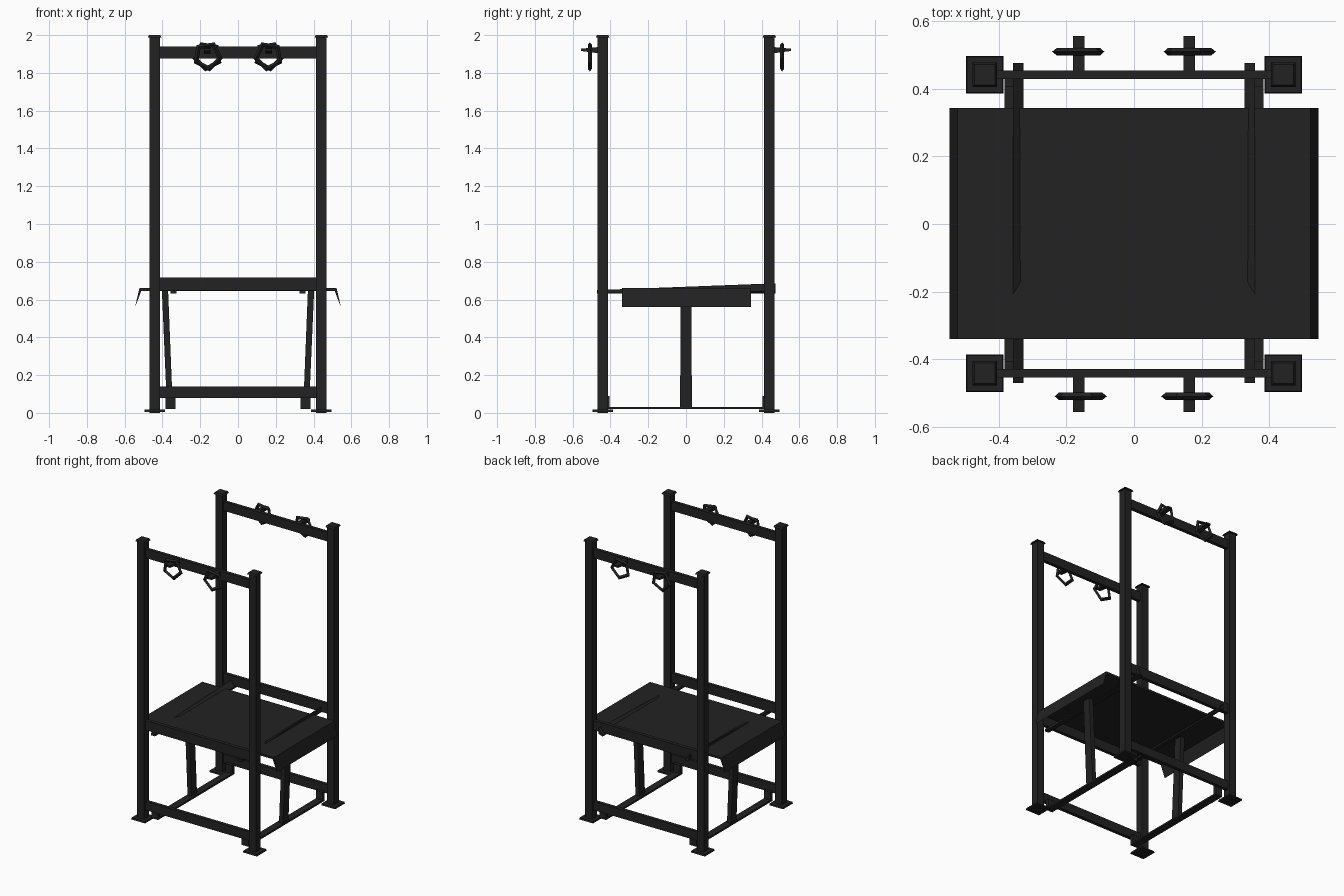
import bpy, bmesh, math
from mathutils import Matrix

if "Cube" in bpy.data.objects:
    bpy.data.objects.remove(bpy.data.objects["Cube"])

black = bpy.data.materials.new("matte black steel")
black.diffuse_color = (0.016, 0.016, 0.016, 1)
black.use_nodes = True
black.node_tree.nodes["Principled BSDF"].inputs["Base Color"].default_value = black.diffuse_color


def finish(name, bm):
    bmesh.ops.recalc_face_normals(bm, faces=bm.faces)
    me = bpy.data.meshes.new(name)
    bm.to_mesh(me)
    bm.free()
    me.materials.append(black)
    ob = bpy.data.objects.new(name, me)
    bpy.context.collection.objects.link(ob)
    return ob


def loft(name, a, b):
    """Solid between two matching point loops."""
    bm = bmesh.new()
    va = [bm.verts.new(p) for p in a]
    vb = [bm.verts.new(p) for p in b]
    n = len(a)
    bm.faces.new(va)
    bm.faces.new(vb[::-1])
    for i in range(n):
        j = (i + 1) % n
        bm.faces.new((va[i], vb[i], vb[j], va[j]))
    return finish(name, bm)


def rect(x0, x1, y0, y1, z):
    return [(x0, y0, z), (x1, y0, z), (x1, y1, z), (x0, y1, z)]


def box(name, x, y, z):
    x, y = sorted(x), sorted(y)
    return loft(name, rect(*x, *y, z[0]), rect(*x, *y, z[1]))


def square(cx, cy, h, z):
    return rect(cx - h, cx + h, cy - h, cy + h, z)


def hook_ring(name, cx, cy, cz, turn):
    """Five-sided ring with a four-sided tube, facing front."""
    bm = bmesh.new()
    rows = []
    for i in range(5):
        a = -math.pi / 2 + turn + i * math.tau / 5
        rows.append([bm.verts.new((cx + r * math.cos(a), cy + dy, cz + r * math.sin(a)))
                     for r, dy in ((0.082, 0), (0.068, 0.011), (0.054, 0), (0.068, -0.011))])
    for i in range(5):
        p, q = rows[i], rows[(i + 1) % 5]
        for k in range(4):
            m = (k + 1) % 4
            bm.faces.new((p[k], p[m], q[m], q[k]))
    finish(name, bm)


P = 0.441  # post centre

for sy, end in ((-1, "front"), (1, "back")):
    # horizontal rails between posts
    for label, z0, z1 in (("top", 1.876, 1.94), ("middle", 0.648, 0.717), ("bottom", 0.078, 0.14)):
        box(f"{end}_{label}_rail", (-0.42, 0.42), (sy * 0.428, sy * 0.453), (z0, z1))

    for sx, side in ((-1, "left"), (1, "right")):
        tag = f"{end}_{side}"
        # post, base plate and cap
        box(f"{tag}_post", (sx * 0.414, sx * 0.468), (sy * 0.414, sy * 0.468), (0, 1.99))
        loft(f"{tag}_base_plate", square(sx * P, sy * P, 0.055, 0.006),
             square(sx * P, sy * P, 0.053, 0.018))
        loft(f"{tag}_cap", square(sx * P, sy * P, 0.036, 1.988),
             square(sx * P, sy * P, 0.030, 2.0))
        # hook stem with a tapered tip, and its ring
        cx = sx * 0.163
        bar = lambda y, w, z0, z1: [(cx - w, y, z0), (cx + w, y, z0), (cx + w, y, z1), (cx - w, y, z1)]
        loft(f"{tag}_hook_stem", bar(sy * 0.45, 0.017, 1.902, 1.938),
             bar(sy * 0.556, 0.017, 1.916, 1.928))
        hook_ring(f"{tag}_hook_ring", cx - sx * 0.002, sy * 0.509, 1.889, sx * sy * 0.15)
        # upturned tab joining floor bar to bottom rail
        box(f"{tag}_floor_tab", (sx * 0.33, sx * 0.383), (sy * 0.405, sy * 0.43), (0.02, 0.09))

# table top sheet with bent-down side flaps
prof = [(-0.545, 0.56), (-0.522, 0.66), (0.522, 0.66), (0.545, 0.56), (0.512, 0.645), (-0.512, 0.645)]
loft("table_top", [(x, -0.34, z) for x, z in prof], [(x, 0.343, z) for x, z in prof])

for s, side in ((-1, "left"), (1, "right")):
    # twisted support bar rising toward the back
    o, i = s * 0.357, s * 0.326
    loft(f"{side}_support_bar",
         [(o, -0.47, 0.633), (i, -0.47, 0.633), (i, -0.47, 0.648), (o, -0.47, 0.65)],
         [(o, 0.475, 0.645), (i, 0.475, 0.633), (i, 0.475, 0.643), (o, 0.475, 0.686)])
    # floor bar
    box(f"{side}_floor_bar", (s * 0.33, s * 0.383), (-0.42, 0.42), (0.02, 0.032))
    # slanted centre leg
    a, b = sorted((s * 0.345, s * 0.376)), sorted((s * 0.370, s * 0.403))
    loft(f"{side}_centre_leg", rect(*a, -0.031, 0.031, 0.024), rect(*b, -0.029, 0.029, 0.648))
